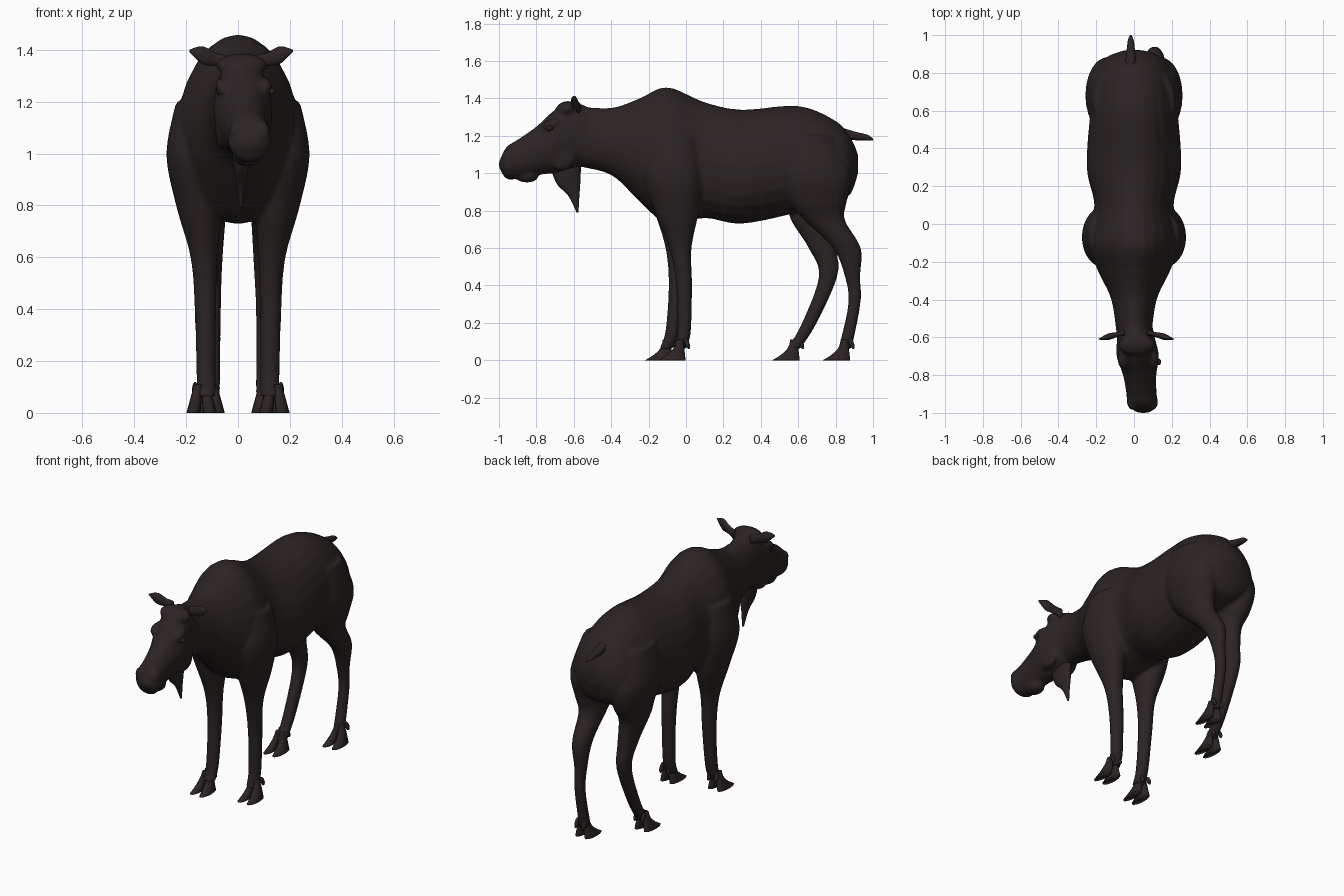
import bpy, bmesh, math
from mathutils import Matrix, Vector

start_cube = bpy.data.objects.get("Cube")
if start_cube:
    bpy.data.objects.remove(start_cube)

# One dark coat colour for the whole animal
coat = bpy.data.materials.new("dark_brown_coat")
coat.use_nodes = True
coat_colour = (.025, .017, .017, 1)
coat.diffuse_color = coat_colour
shader = coat.node_tree.nodes["Principled BSDF"]
shader.inputs["Base Color"].default_value = coat_colour
shader.inputs["Roughness"].default_value = .8


def blend(before, start, end, after, t):
    """Smooth cubic step from start to end."""
    slope_in, slope_out = (end - before) / 2, (after - start) / 2
    ease = t * t * (3 - 2 * t)
    bend = t * (1 - t) * (slope_in * (1 - t) - slope_out * t)
    return start + (end - start) * ease + bend


def refine(rows, steps=5):
    """Fill in smooth sections between the given ones."""
    padded = [rows[0], *rows, rows[-1]]
    fine = []
    for i in range(len(rows) - 1):
        neighbours = list(zip(*padded[i:i + 4]))
        for step in range(steps):
            fine.append([blend(*values, step / steps) for values in neighbours])
    return fine + [rows[-1]]


def loft(bm, axis, rows, egg=0, sides=24):
    """Skin elliptical sections (along, centre a, centre b, radius a, radius b)."""
    rings = []
    for along, centre_a, centre_b, radius_a, radius_b in refine(rows):
        ring = []
        for k in range(sides):
            angle = math.tau * k / sides
            a = centre_a + radius_a * math.cos(angle) * (1 - egg * math.sin(angle))
            b = centre_b + radius_b * math.sin(angle)
            place = {"x": (along, a, b), "y": (a, along, b), "z": (a, b, along)}
            ring.append(bm.verts.new(place[axis]))
        rings.append(ring)
    for low, high in zip(rings, rings[1:]):
        for k in range(sides):
            bm.faces.new((low[k - 1], low[k], high[k], high[k - 1]))
    bm.faces.new(rings[0])
    bm.faces.new(rings[-1])


def trunk(bm, rows, turn, egg):
    """Loft along y from (y, top, bottom, half width); turn gives x at each y."""
    loft(bm, "y", [(y, turn(y), (top + bottom) / 2, half, (top - bottom) / 2)
                   for y, top, bottom, half in rows], egg)


def leg(bm, side, rows, stance, bulk, stride=0):
    """Loft down z from (z, y, half depth); the width follows the depth."""
    sections = []
    for z, y, depth in rows:
        width = .015 + depth * bulk
        forward = stride * max(0, 1 - z / .8)
        sections.append((z, side * (stance + width / 2), y - forward, width, depth))
    loft(bm, "z", sections)


def lump(bm, centre, size, tilt=0):
    """Add an ellipsoid, tilted about the x axis."""
    matrix = (Matrix.Translation(Vector(centre)) @ Matrix.Rotation(tilt, 4, "X")
              @ Matrix.Diagonal((*size, 1)))
    bmesh.ops.create_uvsphere(bm, u_segments=16, v_segments=10, radius=1, matrix=matrix)


def finish(name, bm):
    """Make a smooth-shaded object from the mesh."""
    bmesh.ops.recalc_face_normals(bm, faces=bm.faces)
    mesh = bpy.data.meshes.new(name)
    bm.to_mesh(mesh)
    bm.free()
    mesh.materials.append(coat)
    for face in mesh.polygons:
        face.use_smooth = True
    obj = bpy.data.objects.new(name, mesh)
    bpy.context.collection.objects.link(obj)
    return obj


# Torso with shoulder hump, neck and rump
hide = bmesh.new()
trunk(hide, [(-.6, 1.36, 1.04, .09), (-.4, 1.35, .99, .12), (-.25, 1.4, .85, .19),
             (-.1, 1.46, .73, .24), (.1, 1.38, .76, .21), (.3, 1.34, .73, .25),
             (.6, 1.36, .79, .23), (.8, 1.28, .84, .2), (.88, 1.19, .89, .15),
             (.92, 1.1, 1, .05)], turn=lambda y: 0, egg=.1)


# Head, turned slightly to its left
def head_x(y):
    return -.1 * (y + .5)


trunk(hide, [(-.5, 1.34, 1.06, .09), (-.6, 1.38, 1.02, .1), (-.7, 1.34, 1, .112),
             (-.8, 1.25, .99, .088), (-.9, 1.18, .97, .08), (-.96, 1.14, .97, .08),
             (-1, 1.06, 1.03, .03)], turn=head_x, egg=.05)
lump(hide, (head_x(-.85), -.85, .98), (.05, .06, .03))
lump(hide, (head_x(-.65), -.64, 1.34), (.1, .06, .045), tilt=.3)
for side in (-1, 1):
    for y, z, spread, size in (
            (-.72, 1.26, .08, (.03, .05, .03)),     # brow
            (-.67, 1.1, .075, (.03, .08, .09)),     # cheek
            (-.95, 1.08, .05, (.03, .035, .045))):  # nostril
        lump(hide, (head_x(y) + side * spread, y, z), size, tilt=.4)

# Front legs, the right one a short step ahead
front = [(1.2, -.06, .12), (1, -.07, .16), (.8, -.05, .12), (.6, -.03, .06),
         (.4, -.01, .043), (.15, -.01, .036), (.06, -.035, .036)]
leg(hide, 1, front, stance=.105, bulk=.62)
leg(hide, -1, front, stance=.105, bulk=.62, stride=.08)

# Hind legs share the haunch; the right one steps forward
haunch = [(1.2, .65, .14), (1, .68, .2), (.85, .7, .16)]
back_step = [(.75, .74, .11), (.6, .86, .075), (.45, .89, .042), (.3, .9, .033),
             (.06, .85, .036)]
forward_step = [(.75, .68, .12), (.6, .73, .075), (.45, .76, .05), (.2, .66, .04),
                (.06, .575, .036)]
leg(hide, 1, haunch + back_step, stance=.085, bulk=.5)
leg(hide, -1, haunch + forward_step, stance=.085, bulk=.5)

# Fuse torso, head and legs into one skin
body = finish("body", hide)
fuse = body.modifiers.new("fuse", "REMESH")
fuse.mode = "VOXEL"
fuse.voxel_size = .011
fuse.use_smooth_shade = True
soften = body.modifiers.new("soften", "SMOOTH")
soften.iterations = 4

# Cloven hooves with two dew claws behind
for name, x, tip in (("front_left_hoof", .14, -.15), ("front_right_hoof", -.14, -.22),
                     ("hind_left_hoof", .11, .73), ("hind_right_hoof", -.11, .46)):
    hoof = bmesh.new()
    heel = tip + .15
    for side in (-1, 1):
        toe = []
        for step in range(5):
            rise = step / 4
            half_length = .02 + .055 * (1 - rise) ** 2
            toe.append((rise * .11, x + side * (.032 - rise * .02),
                        heel - half_length - rise * .015, .027 - rise * .01, half_length))
        loft(hoof, "z", toe, sides=14)
        lump(hoof, (x + side * .025, heel + .005, .09), (.012, .013, .032), tilt=.4)
    finish(name, hoof)

# Hanging throat flap
flap = bmesh.new()
loft(flap, "z", [(z, .012, y, .004 + depth * .4, depth) for z, y, depth in (
    (1.08, -.65, .09), (.95, -.63, .065), (.88, -.6, .03), (.79, -.58, .005))])
finish("throat_flap", flap)

# Leaf-shaped ears and small eyes
for label, side in (("left", 1), ("right", -1)):
    ear = bmesh.new()
    loft(ear, "x", [(.012 + side * reach, -.56 - reach / 4, 1.33 + reach / 3, height / 2, height)
                    for reach, height in ((.06, .03), (.1, .026), (.15, .034), (.2, .004))],
         sides=16)
    finish(label + "_ear", ear)
    eye = bmesh.new()
    lump(eye, (.03 + side * .1, -.73, 1.24), (.014, .018, .014))
    finish(label + "_eye", eye)

# Short tail
tail = bmesh.new()
loft(tail, "y", [(y, -.017, z, radius, radius) for y, z, radius in (
    (.8, 1.22, .035), (.9, 1.2, .024), (.97, 1.19, .016), (1, 1.18, .004))], sides=14)
finish("tail", tail)
